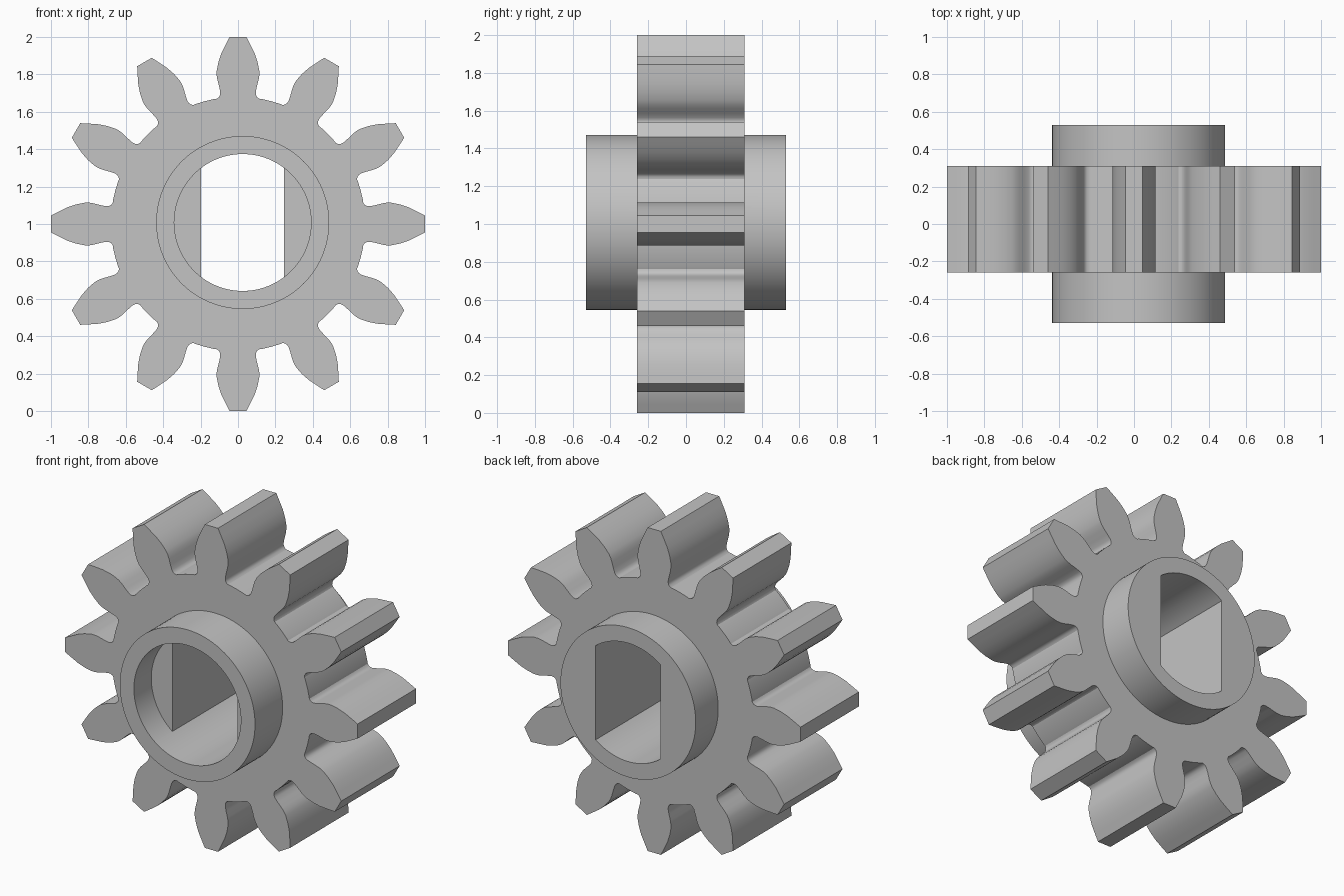
import bpy, bmesh
from math import sin, cos, pi, radians, acos, atan2, hypot

TEETH = 12
HUB = (0.025, 1.008)      # hub axis, slightly off the tooth axis
HUB_R, BORE_R = 0.4625, 0.366

cube = bpy.data.objects.get("Cube")
if cube:
    bpy.data.objects.remove(cube, do_unlink=True)

grey = bpy.data.materials.new("light_grey")
grey.use_nodes = True
grey.diffuse_color = (0.55, 0.55, 0.55, 1)
grey.node_tree.nodes["Principled BSDF"].inputs["Base Color"].default_value = grey.diffuse_color


def prism(name, outline, y0, y1):
    """Extrude an (x, z) outline from y0 to y1."""
    bm = bmesh.new()
    face = bm.faces.new([bm.verts.new((x, y0, z)) for x, z in outline])
    out = bmesh.ops.extrude_face_region(bm, geom=[face])
    moved = [g for g in out["geom"] if isinstance(g, bmesh.types.BMVert)]
    bmesh.ops.translate(bm, verts=moved, vec=(0, y1 - y0, 0))
    bmesh.ops.recalc_face_normals(bm, faces=bm.faces)
    mesh = bpy.data.meshes.new(name)
    bm.to_mesh(mesh)
    bm.free()
    mesh.materials.append(grey)
    obj = bpy.data.objects.new(name, mesh)
    bpy.context.collection.objects.link(obj)
    return obj


def arc(radius, start, end, n):
    return [(HUB[0] + radius * cos(start + (end - start) * i / n),
             HUB[1] + radius * sin(start + (end - start) * i / n)) for i in range(n)]


def combine(target, tool, operation):
    mod = target.modifiers.new(tool.name, "BOOLEAN")
    mod.object, mod.operation, mod.solver = tool, operation, "EXACT"
    bpy.context.view_layer.objects.active = target
    bpy.ops.object.modifier_apply(modifier=mod.name)
    bpy.data.objects.remove(tool, do_unlink=True)


# Half tooth: (half width, height above the axis), from tip to root fillet
half = [(0.045, 1.0), (0.068, 0.955), (0.09, 0.91), (0.105, 0.865), (0.114, 0.82),
        (0.114, 0.795), (0.11, 0.77), (0.101, 0.735), (0.095, 0.705), (0.096, 0.69),
        (0.102, 0.678), (0.113, 0.67), (0.128, 0.668)]
tooth = [(atan2(w, h), hypot(w, h)) for w, h in half]
tooth = [(-a, r) for a, r in reversed(tooth)] + tooth + [(pi / TEETH, 0.68)]
rim = []
for k in range(TEETH):
    for a, r in tooth:
        a += 2 * pi * k / TEETH
        rim.append((r * sin(a), 1 + r * cos(a)))

# Toothed wheel joined to its hub
gear = prism("spur_gear", rim, -0.26, 0.31)
combine(gear, prism("hub", arc(HUB_R, 0, 2 * pi, 96), -0.53, 0.53), "UNION")

# Bore with two flats, opened to a full circle at the front
a = acos(0.222 / BORE_R)
bore = arc(BORE_R, a, pi - a, 24) + arc(BORE_R, pi - a, pi - a + 0.1, 1)
bore += arc(BORE_R, pi + a, 2 * pi - a, 24) + arc(BORE_R, 2 * pi - a, 2 * pi, 1)
combine(gear, prism("bore", bore, -0.7, 0.7), "DIFFERENCE")
combine(gear, prism("recess", arc(BORE_R, 0, 2 * pi, 96), -0.7, -0.36), "DIFFERENCE")

bpy.ops.object.select_all(action="DESELECT")
gear.select_set(True)
bpy.context.view_layer.objects.active = gear
bpy.ops.object.shade_smooth_by_angle(angle=radians(28))
